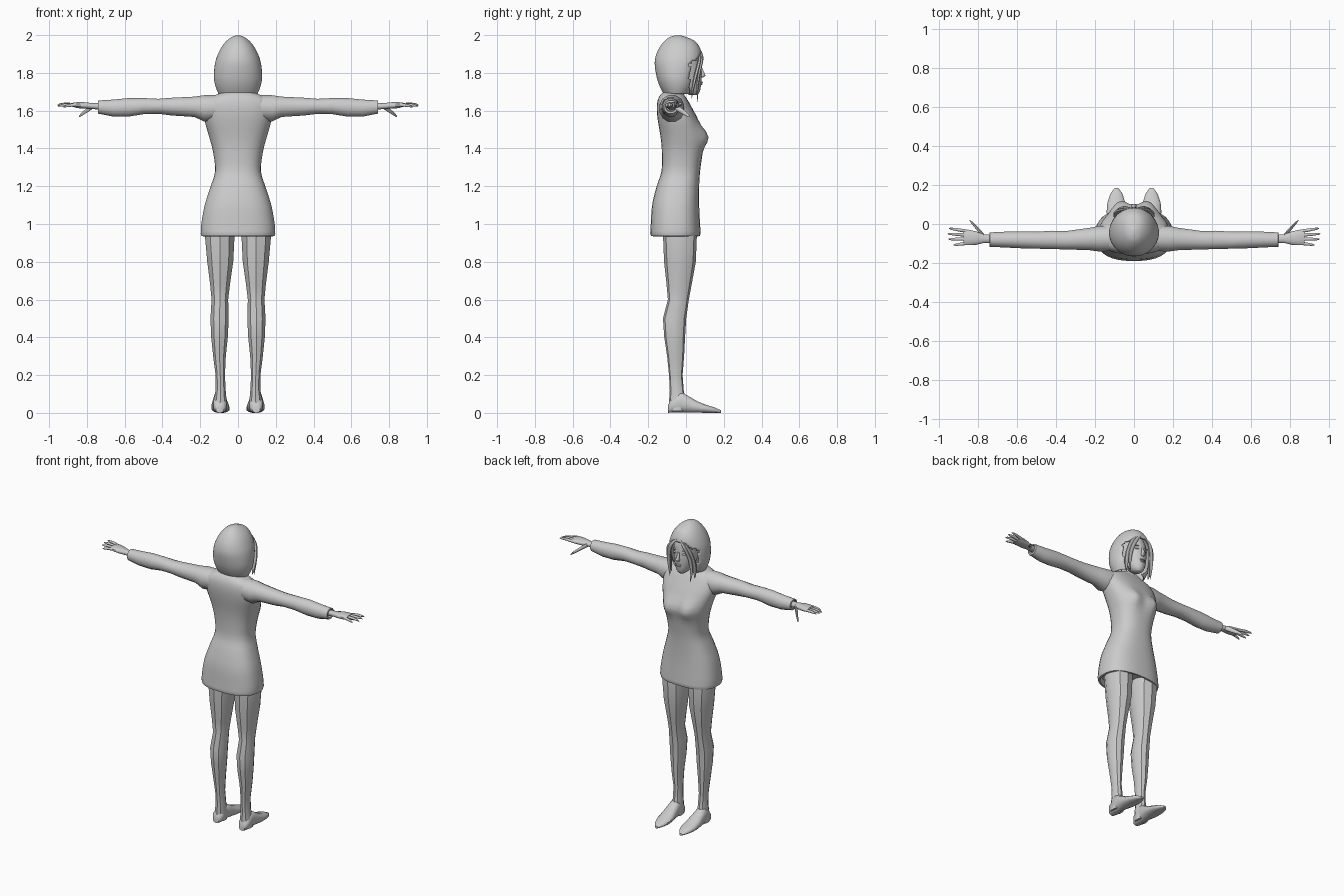
import bpy, bmesh, math
from mathutils import Vector

cube = bpy.data.objects.get("Cube")
if cube:
    bpy.data.objects.remove(cube, do_unlink=True)

grey = bpy.data.materials.new("plain_grey")
grey.use_nodes = True
grey.diffuse_color = (0.6, 0.6, 0.6, 1)
grey.node_tree.nodes["Principled BSDF"].inputs["Base Color"].default_value = (0.6, 0.6, 0.6, 1)

X, Y, Z = Vector((1, 0, 0)), Vector((0, 1, 0)), Vector((0, 0, 1))


def finish(name, bm, angle=40):
    bmesh.ops.recalc_face_normals(bm, faces=bm.faces)
    mesh = bpy.data.meshes.new(name)
    bm.to_mesh(mesh)
    bm.free()
    mesh.materials.append(grey)
    ob = bpy.data.objects.new(name, mesh)
    bpy.context.collection.objects.link(ob)
    bpy.ops.object.select_all(action='DESELECT')
    ob.select_set(True)
    bpy.context.view_layer.objects.active = ob
    bpy.ops.object.shade_smooth_by_angle(angle=math.radians(angle))
    return ob


def refine(rows, k):
    """Smooth in-between rows (Catmull-Rom)."""
    out = []
    for i in range(len(rows) - 1):
        a, b, c, d = (rows[max(0, min(len(rows) - 1, i + j))] for j in (-1, 0, 1, 2))
        for s in range(k):
            t = s / k
            out.append([0.5 * (2 * q + (r - p) * t + (2 * p - 5 * q + 4 * r - w) * t * t
                               + (3 * q - p - 3 * r + w) * t ** 3)
                        for p, q, r, w in zip(a, b, c, d)])
    return out + [list(rows[-1])]


def loft(sections, u, v, n=16, power=2.0, side=1, caps=True):
    """Skin superellipse rings; a section is (x, y, z, half size along u, half size along v)."""
    bm = bmesh.new()
    rings = []
    for x, y, z, ru, rv in sections:
        ring = []
        for i in range(n):
            a = 2 * math.pi * (i + 0.5) / n
            c, s = math.cos(a), math.sin(a)
            p = Vector((x, y, z)) \
                + u * ru * math.copysign(abs(c) ** (2 / power), c) \
                + v * rv * math.copysign(abs(s) ** (2 / power), s)
            ring.append(bm.verts.new((p.x * side, p.y, p.z)))
        rings.append(ring)
    for r0, r1 in zip(rings, rings[1:]):
        for i in range(n):
            j = (i + 1) % n
            bm.faces.new((r0[i], r0[j], r1[j], r1[i]))
    if caps:
        bm.faces.new(rings[0])
        bm.faces.new(rings[-1])
    return bm


def upright(rows):
    """Rows of (z, half width, back y, front y) to sections."""
    return [(0, (b + f) / 2, z, w, (f - b) / 2) for z, w, b, f in rows]


def column(rows):
    """Rows of (z, inner x, outer x, back y, front y) to sections."""
    return [((a + o) / 2, (b + f) / 2, z, (o - a) / 2, (f - b) / 2) for z, a, o, b, f in rows]


def sleeve(rows):
    """Rows of (x, back y, front y, low z, high z) to sections."""
    return [(x, (b + f) / 2, (lo + hi) / 2, (f - b) / 2, (hi - lo) / 2) for x, b, f, lo, hi in rows]


def ball(name, loc, size):
    bm = bmesh.new()
    bmesh.ops.create_uvsphere(bm, u_segments=12, v_segments=8, radius=1)
    for p in bm.verts:
        p.co = Vector(a * b for a, b in zip(p.co, size)) + Vector(loc)
    finish(name, bm, 60)


# Dress: flared skirt, waist, bust and shoulders
body = [(0.95, .198, -.19, .078), (1.0, .195, -.187, .075), (1.1, .177, -.18, .07),
        (1.2, .145, -.156, .07), (1.28, .122, -.13, .075), (1.38, .132, -.128, .088),
        (1.46, .153, -.135, .092), (1.55, .178, -.15, .065), (1.61, .182, -.155, .035),
        (1.655, .165, -.15, .01), (1.685, .115, -.135, -.01), (1.70, .065, -.115, -.01)]
rows = [(0.965, .175, -.165, .055), (0.935, .185, -.175, .065), (0.937, .195, -.186, .074)] + refine(body, 3)
bm = loft(upright(rows), X, Y, n=32, power=2.5)
for p in bm.verts:
    if p.co.y > 0:
        p.co.y += 0.034 * math.exp(-((abs(p.co.x) - 0.07) / 0.045) ** 2 - ((p.co.z - 1.46) / 0.055) ** 2)
finish("dress", bm, 50)

# Neck and head
finish("neck", loft(upright([(1.66, .06, -.115, -.005), (1.71, .045, -.10, -.01),
                             (1.78, .045, -.10, 0)]), X, Y, n=12))
face = [(1.683, .018, .02, .06), (1.70, .038, -.02, .073), (1.735, .057, -.06, .08), (1.78, .07, -.09, .083),
        (1.83, .078, -.12, .08), (1.88, .078, -.13, .073), (1.93, .06, -.11, .05)]
finish("head", loft(upright(refine(face, 3)), X, Y, n=24), 60)
finish("nose", loft([(0, .078, 1.832, .006, .006), (0, .086, 1.80, .009, .012),
                     (0, .088, 1.785, .014, .017), (0, .08, 1.775, .009, .01)], X, Y, n=8), 60)
for i, z in enumerate((1.75, 1.741)):
    ball(("upper_lip", "lower_lip")[i], (0, .079, z), (.019 - .003 * i, .01, .005))

# Bobbed hair, opened around the face
bob = [(1.688, .103, -.118, .025), (1.73, .12, -.14, .05), (1.78, .128, -.156, .065), (1.85, .122, -.166, .085),
       (1.90, .106, -.157, .084), (1.94, .085, -.137, .07), (1.97, .06, -.112, .045),
       (1.99, .033, -.085, .0), (1.999, .008, -.055, -.03)]
bm = loft(upright(refine(bob, 4)), X, Y, n=48, power=2.1)
cut = []
for f in bm.faces:
    c = f.calc_center_median()
    if (c.y > 0.02 and c.z < 1.905 - 5 * c.x ** 2) or (len(f.verts) > 4 and c.z < 1.8):
        cut.append(f)
bmesh.ops.delete(bm, geom=cut, context='FACES')
hair = finish("hair", bm, 60)
solid = hair.modifiers.new("thickness", 'SOLIDIFY')
solid.thickness = 0.008
solid.offset = -1

# Legs, feet, sleeves and hands on both sides
leg = [(1.05, .02, .165, -.12, .05), (0.95, .014, .18, -.122, .058), (0.8, .022, .166, -.116, .052),
       (0.68, .04, .15, -.103, .03), (0.6, .05, .142, -.096, .015), (0.5, .047, .148, -.122, .001),
       (0.4, .052, .144, -.115, -.005), (0.3, .063, .133, -.10, -.01), (0.2, .068, .12, -.09, -.018),
       (0.12, .064, .12, -.086, -.012), (0.06, .058, .13, -.09, 0), (0.01, .06, .132, -.09, 0)]
# foot rows: y, inner x, outer x, top z
foot = [(-.096, .075, .117, .04), (-.08, .061, .131, .07), (-.03, .06, .132, .115), (.01, .055, .136, .092),
        (.06, .046, .142, .062), (.11, .044, .138, .042), (.155, .058, .122, .028), (.185, .08, .1, .014)]
arm = [(.08, -.14, -.005, 1.555, 1.684), (.18, -.143, -.008, 1.54, 1.684), (.23, -.136, -.018, 1.565, 1.676),
       (.35, -.132, -.035, 1.573, 1.67), (.42, -.13, -.033, 1.582, 1.664), (.50, -.128, -.038, 1.58, 1.668),
       (.58, -.126, -.036, 1.567, 1.668), (.66, -.122, -.038, 1.567, 1.66), (.74, -.118, -.042, 1.583, 1.655),
       (.742, -.108, -.052, 1.595, 1.647), (.72, -.105, -.055, 1.6, 1.642)]
palm = [(.71, -.098, -.058, 1.603, 1.64), (.77, -.098, -.052, 1.608, 1.64), (.81, -.108, -.037, 1.61, 1.645),
        (.85, -.11, -.028, 1.613, 1.646), (.875, -.105, -.03, 1.62, 1.642)]
# finger rows: name, root x, root y, tip x, tip y, tip z
fingers = [("index", .865, -.036, .950, -.022, 1.634), ("middle", .87, -.056, .956, -.050, 1.63),
           ("ring", .865, -.077, .952, -.078, 1.625), ("little", .85, -.098, .925, -.108, 1.62)]
# loose strands framing the face: x, y, z, radius
strands = [[(.012, .078, 1.915, .008), (.05, .085, 1.875, .014), (.078, .07, 1.80, .014),
            (.083, .06, 1.72, .010), (.075, .062, 1.645, .001)],
           [(.03, .075, 1.905, .008), (.072, .07, 1.86, .016), (.09, .05, 1.78, .018),
            (.09, .035, 1.71, .012), (.085, .03, 1.665, .002)]]

for side, tag in ((1, "left"), (-1, "right")):
    finish(tag + "_leg", loft(column(leg), X, Y, n=10, power=2.2, side=side), 35)
    finish(tag + "_foot", loft([((a + o) / 2, y, h / 2, (o - a) / 2, h / 2) for y, a, o, h in foot],
                               X, Z, n=12, power=2.4, side=side), 45)
    finish(tag + "_sleeve", loft(sleeve(arm), Y, Z, n=12, power=2.1, side=side), 40)
    finish(tag + "_palm", loft(sleeve(palm), Y, Z, n=12, power=2.3, side=side), 50)
    for name, x0, y0, x1, y1, z1 in fingers:
        secs = []
        for t, r in ((-.15, .008), (0, .0095), (.5, .0085), (.85, .006), (1, .002)):
            z = 1.631 + (z1 - 1.631) * t + 0.012 * t * (1 - t)
            secs.append((x0 + (x1 - x0) * t, y0 + (y1 - y0) * t, z, r, r))
        finish(f"{tag}_{name}_finger", loft(secs, Y, Z, n=8, side=side), 50)
    thumb = [(.77, -.06, 1.622, .012, .014), (.795, -.034, 1.605, .013, .014), (.82, -.006, 1.587, .01, .011),
             (.835, .01, 1.575, .007, .008), (.843, .018, 1.567, .002, .002)]
    finish(tag + "_thumb", loft(thumb, Y, Z, n=8, side=side), 50)
    # eye and brow
    ball(tag + "_eye", (side * .031, .068, 1.822), (.015, .01, .006))
    ball(tag + "_brow", (side * .033, .067, 1.843), (.02, .009, .004))
    for i, path in enumerate(strands):
        secs = [(x, y, z, r, r * .55) for x, y, z, r in refine(path, 3)]
        finish(f"{tag}_hair_strand_{i + 1}", loft(secs, X, Y, n=6, side=side), 50)
